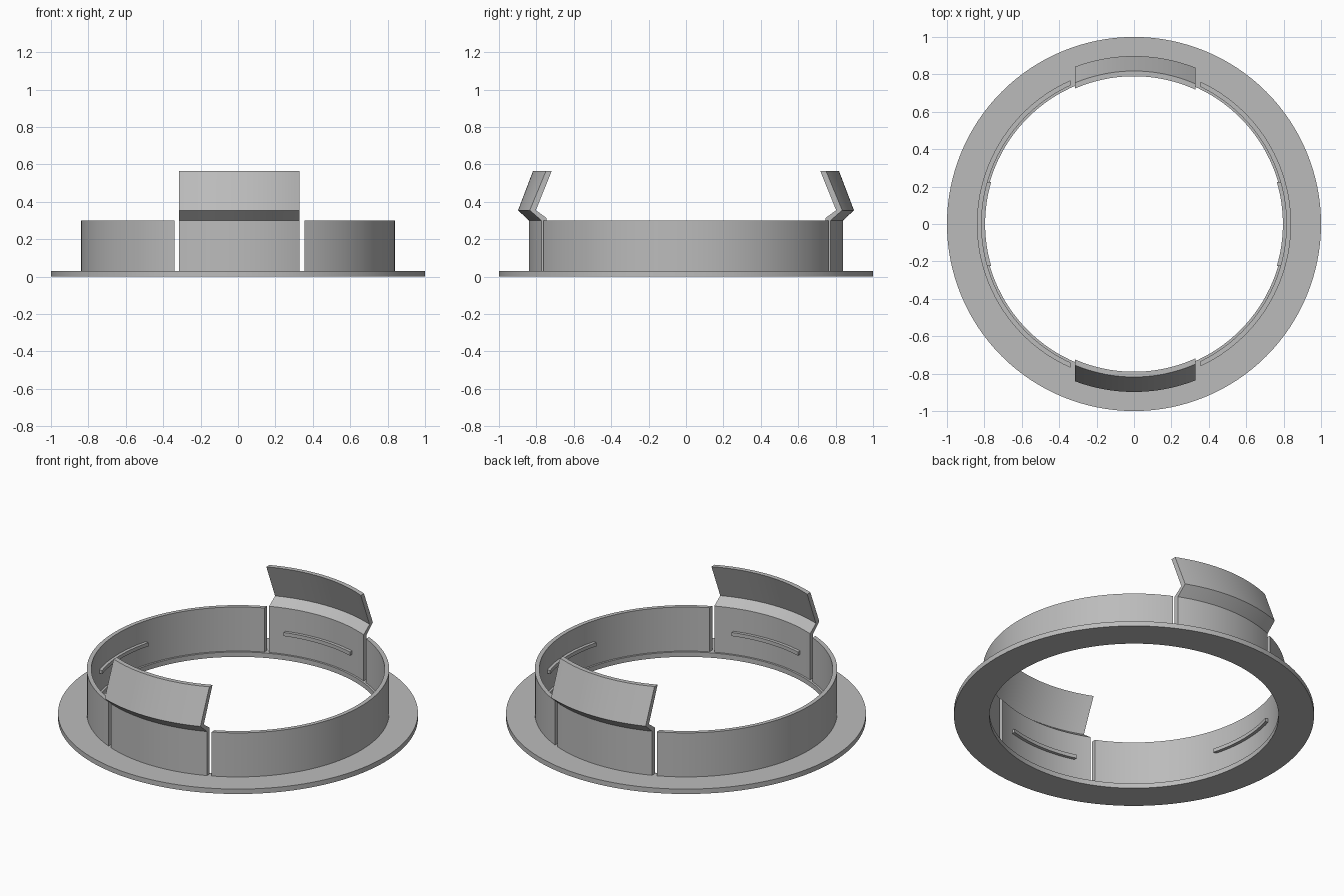
import bpy, bmesh
from math import acos, asin, cos, sin, pi

cube = bpy.data.objects.get("Cube")
if cube:
    bpy.data.objects.remove(cube, do_unlink=True)

grey = bpy.data.materials.new("satin grey")
grey.use_nodes = True
grey.diffuse_color = (0.5, 0.5, 0.5, 1)
grey.node_tree.nodes["Principled BSDF"].inputs["Base Color"].default_value = grey.diffuse_color


def sweep(name, profile, start, end, steps, closed=False):
    """Sweep an (r, z) profile about z; start and end give the angle for a radius."""
    bm = bmesh.new()
    columns = []
    for i in range(steps if closed else steps + 1):
        t = i / steps
        column = []
        for r, z in profile:
            a = start(r) + (end(r) - start(r)) * t
            column.append(bm.verts.new((r * cos(a), r * sin(a), z)))
        columns.append(column)
    n = len(profile)
    pairs = list(zip(columns, columns[1:]))
    if closed:
        pairs.append((columns[-1], columns[0]))
    for a, b in pairs:
        for j in range(n):
            k = (j + 1) % n
            bm.faces.new((a[j], b[j], b[k], a[k]))
    if not closed:
        bm.faces.new(columns[0])
        bm.faces.new(columns[-1])
    bmesh.ops.recalc_face_normals(bm, faces=bm.faces)
    mesh = bpy.data.meshes.new(name)
    bm.to_mesh(mesh)
    bm.free()
    mesh.materials.append(grey)
    obj = bpy.data.objects.new(name, mesh)
    bpy.context.collection.objects.link(obj)
    bpy.ops.object.select_all(action="DESELECT")
    obj.select_set(True)
    bpy.context.view_layer.objects.active = obj
    bpy.ops.object.shade_smooth_by_angle(angle=pi / 7)
    return obj


INNER, OUTER, TOP, BASE = 0.815, 0.84, 0.3, 0.03
BORE = 0.803

# Flat mounting flange
sweep("flange", [(BORE, 0), (1, 0), (1, BASE), (BORE, BASE)],
      lambda r: 0, lambda r: 2 * pi, 128, closed=True)

# Collar walls, ending in straight slots beside the clips
wall = [(INNER, BASE), (OUTER, BASE), (OUTER, TOP), (INNER, TOP)]
sweep("left_wall", wall, lambda r: -acos(0.355 / r), lambda r: acos(0.355 / r), 48)
sweep("right_wall", wall, lambda r: acos(-0.34 / r), lambda r: 2 * pi - acos(-0.34 / r), 48)

# Spring clips with an outward barb and an inward leaning tongue
clip = [(INNER, BASE), (OUTER, BASE), (OUTER, TOP), (0.898, 0.355), (0.818, 0.565),
        (0.79, 0.565), (0.868, 0.355), (INNER, 0.313)]
for name, side in (("back_clip", 1), ("front_clip", -1)):
    sweep(name, clip, lambda r: side * acos(0.33 / r), lambda r: side * acos(-0.315 / r), 24)

# Thin retaining ribs on the inside of each quarter
rib = [(0.796, 0.15), (INNER + 0.005, 0.15), (INNER + 0.005, 0.172), (0.796, 0.172)]
for i, name in enumerate(("left_rib", "back_rib", "right_rib", "front_rib")):
    middle = i * pi / 2
    sweep(name, rib, lambda r: middle - asin(0.225 / r), lambda r: middle + asin(0.225 / r), 16)
